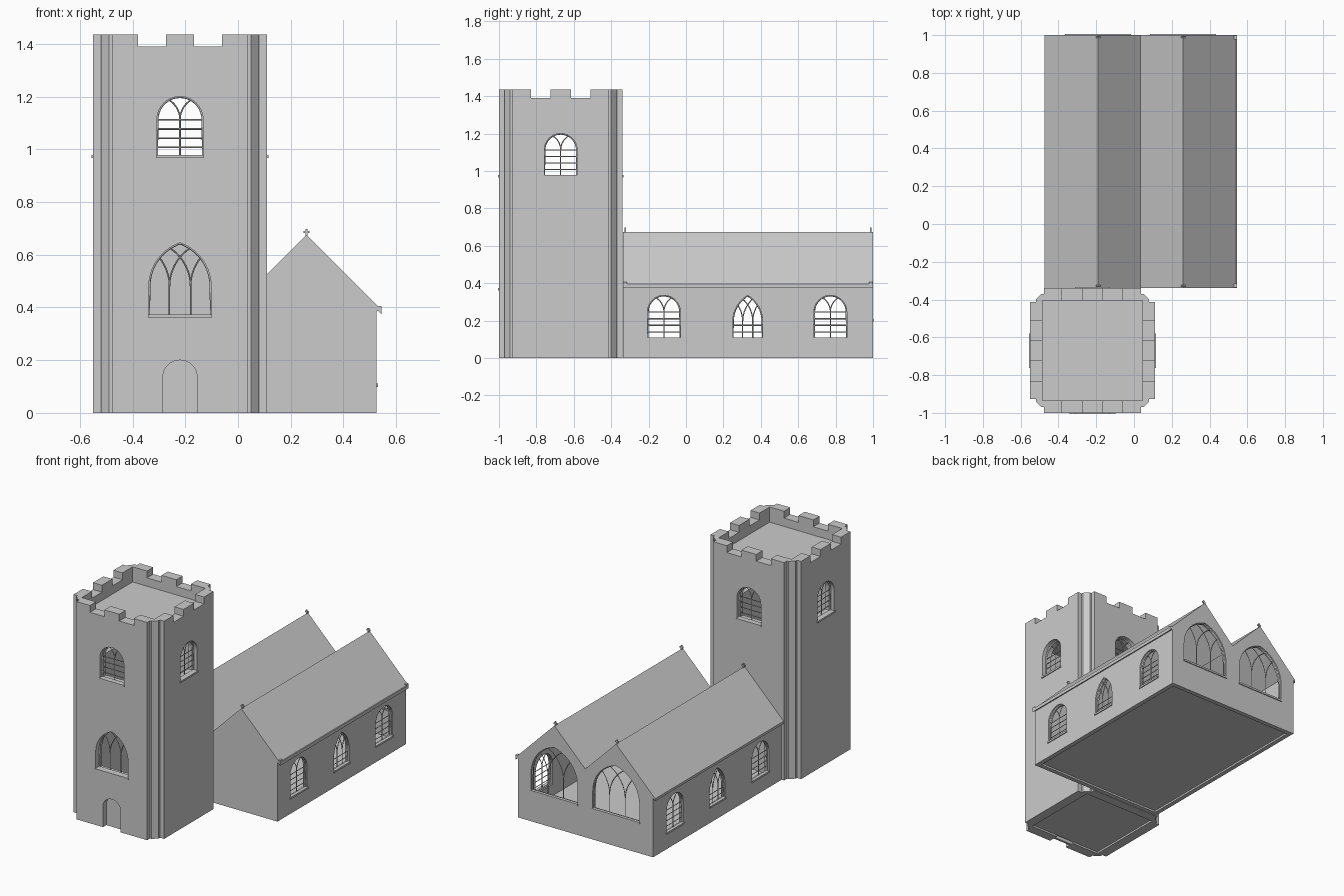
import bpy, bmesh, math
from mathutils import Matrix, Vector

if "Cube" in bpy.data.objects:
    bpy.data.objects.remove(bpy.data.objects["Cube"])

stone = bpy.data.materials.new("grey_stone")
stone.use_nodes = True
GREY = (0.6, 0.6, 0.6, 1)
stone.diffuse_color = GREY
stone.node_tree.nodes["Principled BSDF"].inputs["Base Color"].default_value = GREY


def add_mesh(name, mesh):
    mesh.materials.clear()
    mesh.materials.append(stone)
    ob = bpy.data.objects.new(name, mesh)
    bpy.context.scene.collection.objects.link(ob)
    return ob


def prism(name, points, sweep, matrix=Matrix()):
    """Extrude a closed 3D outline along the sweep vector."""
    bm = bmesh.new()
    face = bm.faces.new([bm.verts.new(p) for p in points])
    new = bmesh.ops.extrude_face_region(bm, geom=[face])["geom"]
    bmesh.ops.translate(bm, vec=sweep, verts=[v for v in new if isinstance(v, bmesh.types.BMVert)])
    bmesh.ops.transform(bm, matrix=matrix, verts=bm.verts)
    bmesh.ops.recalc_face_normals(bm, faces=bm.faces)
    mesh = bpy.data.meshes.new(name)
    bm.to_mesh(mesh)
    bm.free()
    return add_mesh(name, mesh)


def box(name, x0, x1, y0, y1, z0, z1, matrix=Matrix()):
    return prism(name, [(x0, y0, z0), (x1, y0, z0), (x1, y1, z0), (x0, y1, z0)], (0, 0, z1 - z0), matrix)


def bake(ob):
    bpy.context.view_layer.update()
    return bpy.data.meshes.new_from_object(ob.evaluated_get(bpy.context.evaluated_depsgraph_get()))


def cut(ob, cutter):
    mod = ob.modifiers.new("cut", 'BOOLEAN')
    mod.operation, mod.solver, mod.object = 'DIFFERENCE', 'EXACT', cutter
    mesh = bake(ob)
    ob.modifiers.clear()
    ob.data = mesh
    bpy.data.objects.remove(cutter)


def arc_points(centre, radius, u_start, u_end, spring, steps=10):
    a0 = math.acos(max(-1, min(1, (u_start - centre) / radius)))
    a1 = math.acos(max(-1, min(1, (u_end - centre) / radius)))
    angles = [a0 + (a1 - a0) * i / steps for i in range(steps + 1)]
    return [(centre + radius * math.cos(a), spring + radius * math.sin(a)) for a in angles]


def arch_outline(width, z0, top, rise):
    """Round arch when rise is half the width, pointed when it is more."""
    a, spring = width / 2, top - rise
    radius = (a * a + rise * rise) / (2 * a)
    right = arc_points(a - radius, radius, a, 0, spring)
    return [(-a, z0), (a, z0)] + right + [(-u, z) for u, z in reversed(right[:-1])]


def bars(name, lines, depth, thick, matrix):
    """Thin square bars along flat paths; each line is (points, closed)."""
    curve = bpy.data.curves.new(name, 'CURVE')
    curve.dimensions = '3D'
    curve.bevel_depth, curve.bevel_resolution = thick, 0
    curve.use_fill_caps = True
    for pts, closed in lines:
        sp = curve.splines.new('POLY')
        sp.points.add(len(pts) - 1)
        for p, (u, z) in zip(sp.points, pts):
            p.co = (u, depth, z, 1)
        sp.use_cyclic_u = closed
    tmp = bpy.data.objects.new(name, curve)
    bpy.context.scene.collection.objects.link(tmp)
    mesh = bake(tmp)
    bpy.data.objects.remove(tmp)
    mesh.transform(matrix)
    return add_mesh(name, mesh)


def window(name, wall, at, turn, width, z0, top, rise, mullions, rows, depth):
    """Cut an arched opening and fill it with frame, mullions and tracery."""
    m = Matrix.Translation((at[0], at[1], 0)) @ Matrix.Rotation(math.radians(turn), 4, 'Z')
    outline = arch_outline(width, z0, top, rise)
    cut(wall, prism("cutter", [(u, -0.05, z) for u, z in outline], (0, 0.15, 0), m))
    a, spring = width / 2, top - rise
    radius = (a * a + rise * rise) / (2 * a)
    lines = []
    for u in mullions:
        lines.append(([(u, z0), (u, spring)], False))
        lines.append((arc_points(u - radius, radius, u, (u - a) / 2, spring), False))
        lines.append((arc_points(u + radius, radius, u, (u + a) / 2, spring), False))
    for i in range(rows):
        z = z0 + 0.035 * (i + 1)
        lines.append(([(-a, z), (a, z)], False))
    bars(name + "_tracery", lines, depth, 0.003, m)
    bars(name + "_frame", [(outline, True)], depth, 0.006, m)
    box(name + "_sill", -a - 0.004, a + 0.004, -0.006, depth, z0 - 0.006, z0 + 0.006, m)


# Tower shell with stepped and chamfered corners
TX, TY, HALF, TOP = -0.22, -0.67, 0.33, 1.435
corner = [(0.2575, -0.33), (0.2575, -0.30), (0.27, -0.30), (0.30, -0.27), (0.30, -0.2575), (0.33, -0.2575)]
plan = []
for k in range(4):
    rot = Matrix.Rotation(math.pi / 2 * k, 3, 'Z')
    plan += [rot @ Vector((x, y, 0)) + Vector((TX, TY, 0)) for x, y in corner]
tower = prism("tower_walls", plan, (0, 0, TOP))
IN = 0.265
cut(tower, box("cutter", TX - IN, TX + IN, TY - IN, TY + IN, -0.1, 1.6))

# Battlement gaps
for s in (-1, 1):
    g = 0.107 * s
    cut(tower, box("cutter", TX + g - 0.053, TX + g + 0.053, TY - 0.5, TY + 0.5, 1.39, 1.6))
    cut(tower, box("cutter", TX - 0.5, TX + 0.5, TY + g - 0.053, TY + g + 0.053, 1.39, 1.6))

# Tower roof and floor
IN += 0.002
box("tower_roof", TX - IN, TX + IN, TY - IN, TY + IN, 1.31, 1.335)
box("tower_floor", TX - IN, TX + IN, TY - IN, TY + IN, 0.012, 0.03)

# Belfry windows on all four sides
for side, turn in (("front", 0), ("left", 90), ("back", 180), ("right", -90)):
    out = Matrix.Rotation(math.radians(turn), 3, 'Z') @ Vector((0, -HALF, 0))
    window("belfry_" + side, tower, (TX + out.x, TY + out.y), turn,
           0.175, 0.972, 1.2, 0.0875, [0], 4, 0.03)

# Large tower window and doorway
window("tower_great_window", tower, (TX, -1), 0, 0.236, 0.367, 0.645, 0.165, [-0.04, 0.04], 0, 0.04)
door = arch_outline(0.13, -0.02, 0.2, 0.065)
shift = Matrix.Translation((TX, -1, 0))
cut(tower, prism("cutter", [(u, -0.05, z) for u, z in door], (0, 0.15, 0), shift))
panel = arch_outline(0.134, 0, 0.202, 0.067)
prism("door", [(u, 0.035, z) for u, z in panel], (0, 0.015, 0), shift)

# Double-gabled nave
Y0, Y1 = -0.338, 1.0
EAVES, RIDGES, VALLEY = (-0.475, 0.545), (-0.19, 0.26), 0.035
EAVE_Z, RIDGE_Z, VALLEY_Z = 0.39, 0.675, 0.45
WALL_L, WALL_R, T = -0.46, 0.525, 0.03


def gable_line(drop):
    return [(RIDGES[1], RIDGE_Z - drop), (VALLEY, VALLEY_Z - drop), (RIDGES[0], RIDGE_Z - drop)]


def nave_profile(inset, floor, drop):
    left, right = WALL_L + inset, WALL_R - inset
    return ([(left, floor), (right, floor), (right, EAVE_Z + EAVES[1] - right - drop)]
            + gable_line(drop) + [(left, EAVE_Z + left - EAVES[0] - drop)])


nave = prism("nave_walls", [(x, Y0, z) for x, z in nave_profile(0, 0, 0.008)], (0, Y1 - Y0, 0))
cut(nave, prism("cutter", [(x, Y0 + T, z) for x, z in nave_profile(T, -0.1, 0.02)], (0, Y1 - Y0 - 2 * T, 0)))
box("nave_floor", WALL_L + T - 0.002, WALL_R - T + 0.002, Y0 + T - 0.002, Y1 - T + 0.002, 0.012, 0.03)

# Nave roof sheet
upper = [(EAVES[1], EAVE_Z)] + gable_line(0) + [(EAVES[0], EAVE_Z)]
lower = [(x, z - 0.016) for x, z in reversed(upper)]
prism("nave_roof", [(x, Y0, z) for x, z in upper + lower], (0, Y1 - Y0, 0))

# Kneeler stones, gutter and ridge crosses
box("gutter", WALL_R, EAVES[1], Y0, Y1, 0.386, 0.396)
for end, y in (("front", Y0 + 0.012), ("back", Y1 - 0.012)):
    box("kneeler_" + end, WALL_R - 0.01, EAVES[1], y - 0.01, y + 0.01, 0.39, 0.406)
    for n, x in enumerate(RIDGES):
        box(f"cross_post_{end}_{n}", x - 0.004, x + 0.004, y - 0.004, y + 0.004, 0.66, 0.698)
        box(f"cross_arm_{end}_{n}", x - 0.012, x + 0.012, y - 0.004, y + 0.004, 0.682, 0.69)

# Nave side windows: round, pointed, round
for side, x, turn in (("left", WALL_R, 90), ("right", WALL_L, -90)):
    for n, y in enumerate((-0.118, 0.33, 0.772)):
        pointed = n == 1
        window(f"nave_{side}_{n}", nave, (x, y), turn, 0.16 if pointed else 0.175, 0.105, 0.335,
               0.14 if pointed else 0.0875, [-0.027, 0.027] if pointed else [0], 2 if pointed else 4, 0.015)

# Great windows in the back gables
for n, x in enumerate(RIDGES):
    window(f"gable_window_{n}", nave, (x, Y1), 180, 0.34, 0.2, 0.53, 0.21, [-0.057, 0.057], 0, 0.015)
